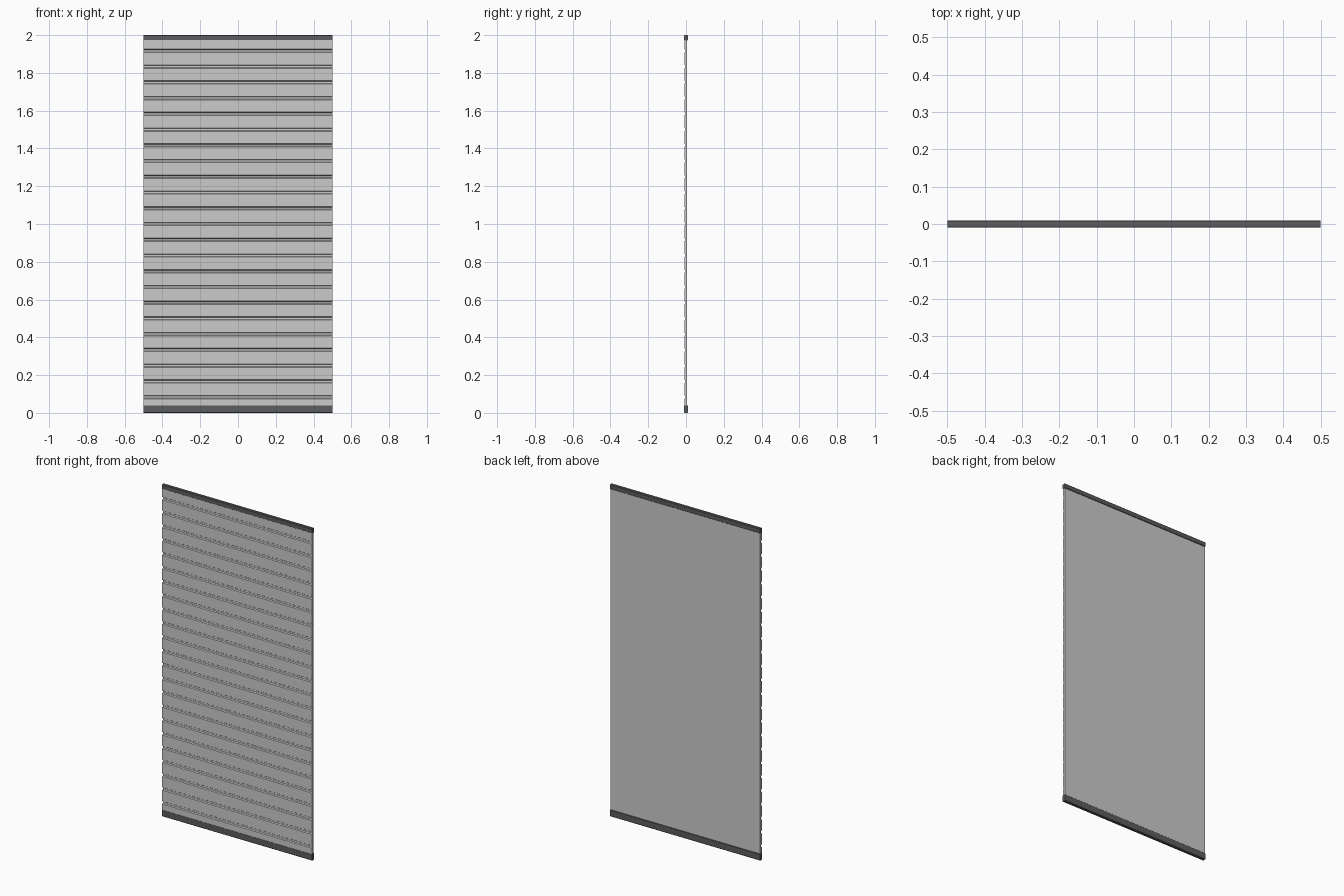
import bpy, bmesh

if "Cube" in bpy.data.objects:
    bpy.data.objects.remove(bpy.data.objects["Cube"])

dark = bpy.data.materials.new("dark_grey")
dark.diffuse_color = (0.11, 0.11, 0.12, 1)
dark.use_nodes = True
dark.node_tree.nodes["Principled BSDF"].inputs["Base Color"].default_value = dark.diffuse_color

HALF_W = 0.5
SLATS = 24
PITCH = 2.0 / SLATS
FRONT, BACK, GROOVE = -0.009, 0.0065, -0.003


def extrude_profile(name, pts, half_w, mat=None):
    """Sweep a closed (y, z) profile across the width in x."""
    bm = bmesh.new()
    face = bm.faces.new([bm.verts.new((-half_w, y, z)) for y, z in pts])
    ext = bmesh.ops.extrude_face_region(bm, geom=[face])
    moved = [v for v in ext["geom"] if isinstance(v, bmesh.types.BMVert)]
    bmesh.ops.translate(bm, verts=moved, vec=(2 * half_w, 0, 0))
    bmesh.ops.recalc_face_normals(bm, faces=bm.faces)
    me = bpy.data.meshes.new(name)
    bm.to_mesh(me)
    bm.free()
    ob = bpy.data.objects.new(name, me)
    bpy.context.collection.objects.link(ob)
    if mat:
        me.materials.append(mat)
    return ob


# Slatted curtain: flat back, chamfered grooves across the front
pts = [(BACK, 1.99), (BACK, 0.01), (FRONT, 0.01)]
for i in range(1, SLATS):
    z = i * PITCH
    pts += [(FRONT, z - 0.009), (GROOVE, z - 0.005),
            (GROOVE, z + 0.005), (FRONT, z + 0.009)]
pts.append((FRONT, 1.99))
extrude_profile("slat_curtain", pts, HALF_W - 0.001)


# Dark end rails with bevelled edges
def rail(name, z0, z1):
    c, d = 0.002, 0.0095
    profile = [(-d + c, z0), (d - c, z0), (d, z0 + c), (d, z1 - c),
               (d - c, z1), (-d + c, z1), (-d, z1 - c), (-d, z0 + c)]
    extrude_profile(name, profile, HALF_W, dark)


rail("top_rail", 1.972, 2.0)
rail("bottom_rail", 0.0, 0.04)
